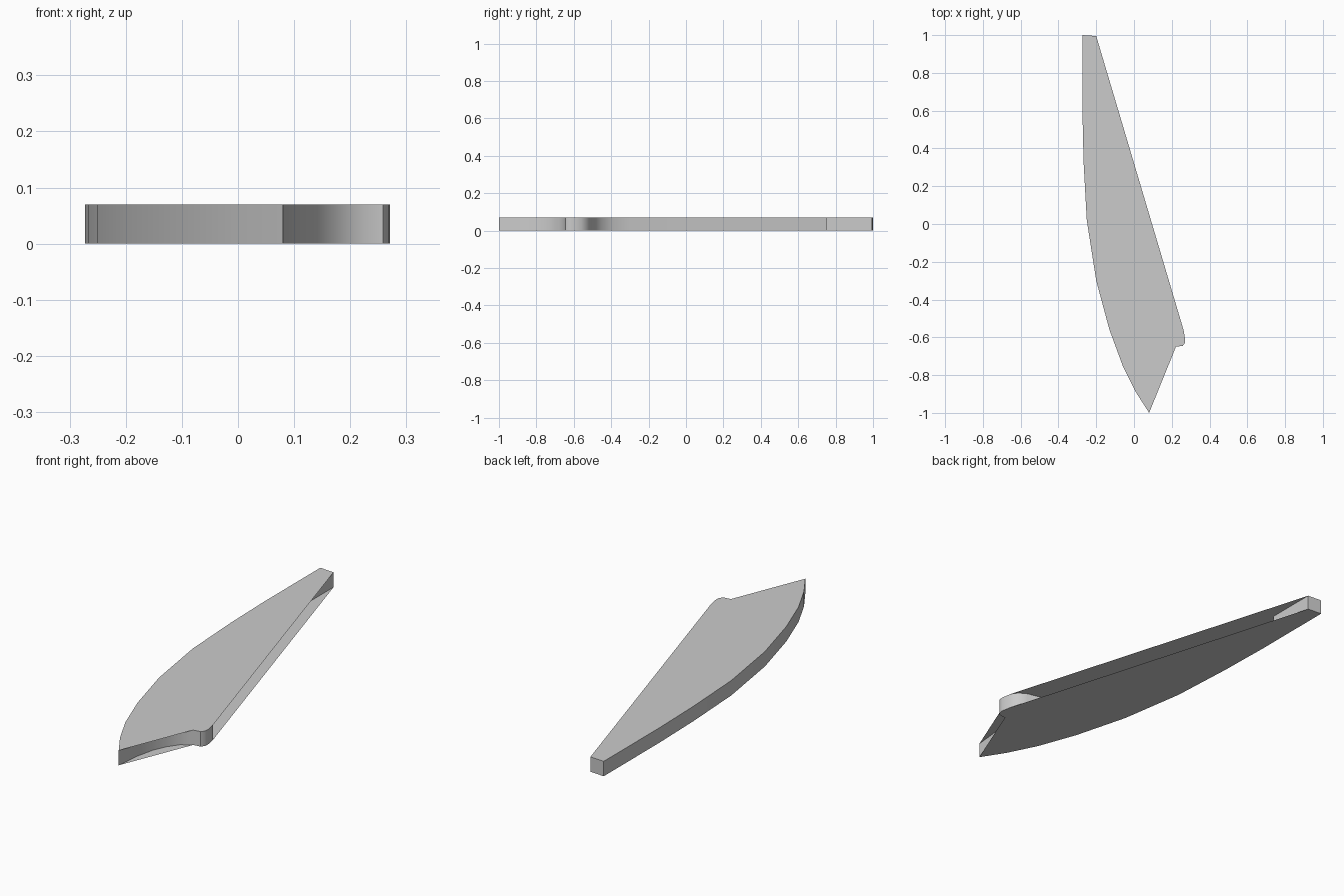
import bpy, bmesh, math

if "Cube" in bpy.data.objects:
    bpy.data.objects.remove(bpy.data.objects["Cube"])

H = 0.07

# convex back edge, from the narrow end round to the pointed end
back_edge = [(-0.2, 0.995), (-0.272, 1.0), (-0.273, 0.6), (-0.267, 0.33), (-0.25, 0.02),
             (-0.2, -0.3), (-0.13, -0.56), (-0.06, -0.75), (0.01, -0.89), (0.08, -1.0)]
# hollowed wall between pointed end and rounded lug
front_hollow = [(0.092, -0.88), (0.112, -0.79), (0.14, -0.73), (0.175, -0.68)]
# small rounded lug
lug = [(0.222, -0.65), (0.258, -0.645), (0.269, -0.63), (0.271, -0.61), (0.262, -0.56)]
# recessed wall along the long side, back to the narrow end
side_hollow = [(0.24, -0.53), (0.205, -0.51), (0.14, -0.495), (0.08, -0.455), (0.035, -0.39),
               (0.01, -0.3), (-0.07, 0.05), (-0.16, 0.4), (-0.24, 0.75), (-0.2, 0.75)]

bm = bmesh.new()


def level(z):
    """Vertices of the full outline at one height, and those bounding the cap."""
    groups = [[bm.verts.new((x, y, z)) for x, y in part]
              for part in (back_edge, front_hollow, lug, side_hollow)]
    return sum(groups, []), groups[0] + groups[2]


low, low_cap = level(0)
high, high_cap = level(H)

# side walls follow the hollowed outline
n = len(low)
for i in range(n):
    j = (i + 1) % n
    bm.faces.new((low[i], low[j], high[j], high[i]))

# flat caps span straight across the hollows
bm.faces.new(high_cap)
bm.faces.new(low_cap[::-1])

mesh = bpy.data.meshes.new("blade_plate")
bm.to_mesh(mesh)
bm.free()
plate = bpy.data.objects.new("blade_plate", mesh)
bpy.context.collection.objects.link(plate)
bpy.context.view_layer.objects.active = plate
plate.select_set(True)
bpy.ops.object.shade_smooth_by_angle(angle=math.radians(35))
